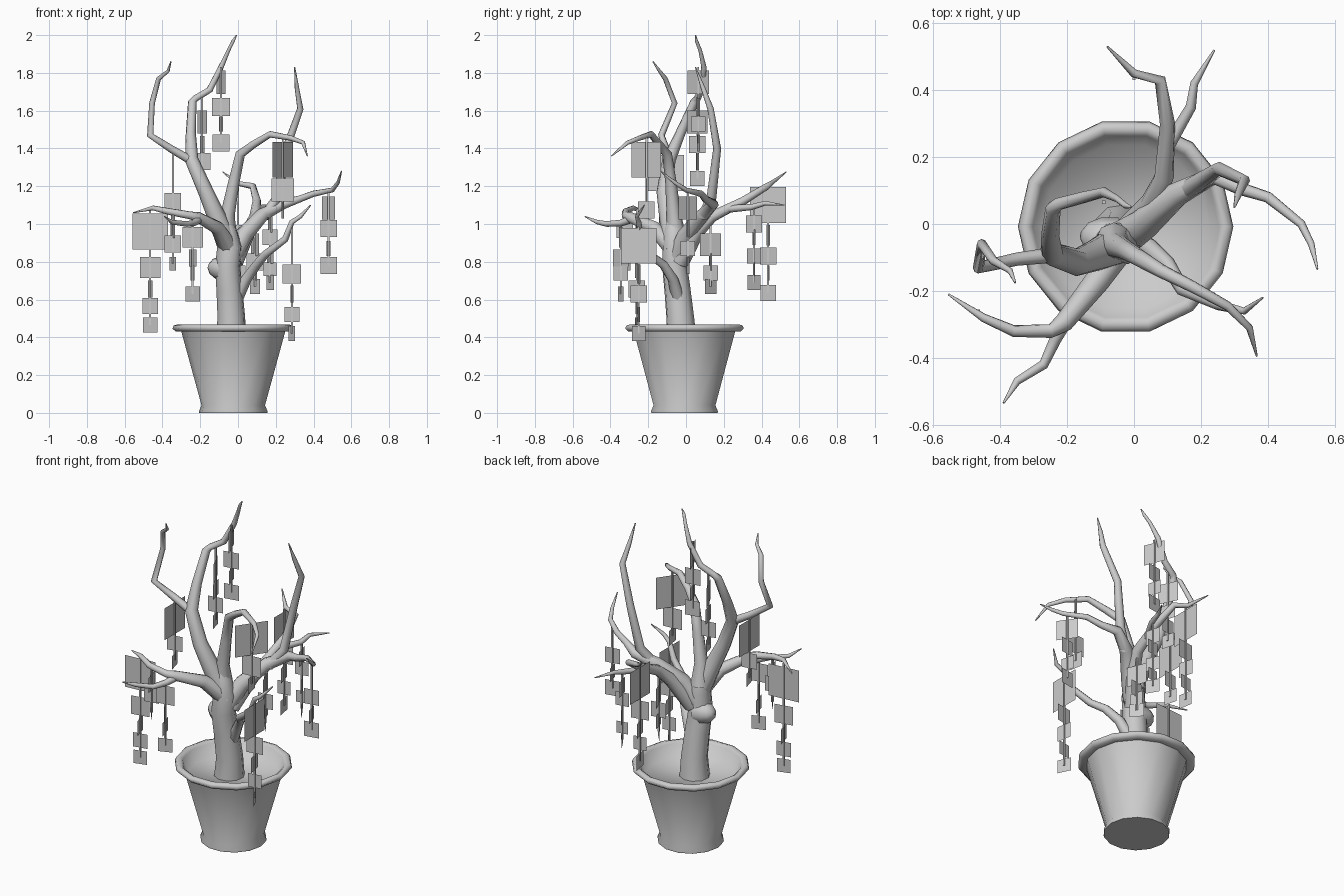
import bpy, bmesh, math
from mathutils import Vector


def make_object(name, bm, smooth=None):
    bmesh.ops.recalc_face_normals(bm, faces=bm.faces)
    me = bpy.data.meshes.new(name)
    bm.to_mesh(me)
    bm.free()
    ob = bpy.data.objects.new(name, me)
    bpy.context.collection.objects.link(ob)
    if smooth:
        bpy.ops.object.select_all(action='DESELECT')
        ob.select_set(True)
        bpy.context.view_layer.objects.active = ob
        bpy.ops.object.shade_smooth_by_angle(angle=math.radians(smooth))
    return ob


def skin_rings(bm, rings):
    for a, b in zip(rings, rings[1:]):
        for i in range(len(a)):
            j = (i + 1) % len(a)
            bm.faces.new((a[i], a[j], b[j], b[i]))
    bm.faces.new(rings[0])
    bm.faces.new(rings[-1])


def lathe(name, profile, centre, sides, smooth):
    bm = bmesh.new()
    turns = [2 * math.pi * i / sides for i in range(sides)]
    skin_rings(bm, [[bm.verts.new((centre[0] + r * math.cos(t), centre[1] + r * math.sin(t), z))
                     for t in turns] for r, z in profile])
    return make_object(name, bm, smooth)


def limb(name, points, sides=8):
    """Tapering tube through points given as (x, y, z, radius)."""
    bm = bmesh.new()
    ps = [Vector(p[:3]) for p in points]
    rings, side = [], None
    for k, p in enumerate(ps):
        t = (ps[min(k + 1, len(ps) - 1)] - ps[max(k - 1, 0)]).normalized()
        if side is None:
            side = t.orthogonal()
        side = (side - t * side.dot(t)).normalized()
        up = t.cross(side)
        rings.append([bm.verts.new(p + points[k][3] * (
            side * math.cos(2 * math.pi * i / sides) + up * math.sin(2 * math.pi * i / sides)))
            for i in range(sides)])
    skin_rings(bm, rings)
    return make_object(name, bm, 60)


# Pot with rolled rim and sunken soil
lathe("pot", [(0.18, 0), (0.182, 0.008), (0.168, 0.04), (0.275, 0.43), (0.305, 0.43),
              (0.322, 0.447), (0.315, 0.463), (0.295, 0.468), (0.278, 0.455), (0.25, 0.385)],
      (-0.025, -0.008), 14, 75)

# Trunk and knot
limb("trunk", [(-0.04, -0.025, 0.37, 0.085), (-0.035, -0.03, 0.5, 0.074), (-0.045, -0.045, 0.65, 0.07),
               (-0.055, -0.06, 0.78, 0.067), (-0.045, -0.06, 0.88, 0.066), (-0.06, -0.065, 0.97, 0.052),
               (-0.065, -0.07, 1.05, 0.022)], 10)
limb("knot", [(-0.06, -0.05, 0.76, 0.07), (-0.11, -0.04, 0.77, 0.06),
              (-0.142, -0.035, 0.775, 0.04), (-0.156, -0.033, 0.78, 0.015)])

# Main limbs, side branches and twigs
limb("left_limb", [(-0.04, -0.06, 0.86, 0.062), (-0.105, -0.09, 1.02, 0.05), (-0.17, -0.115, 1.17, 0.041),
                   (-0.245, -0.09, 1.34, 0.036), (-0.25, -0.03, 1.48, 0.027), (-0.242, 0.045, 1.645, 0.023),
                   (-0.225, 0.06, 1.665, 0.019), (-0.15, 0.08, 1.71, 0.018), (-0.09, 0.095, 1.83, 0.015),
                   (-0.05, 0.075, 1.92, 0.01), (-0.025, 0.055, 1.97, 0.009), (-0.008, 0.05, 2.0, 0.003)])
limb("left_branch", [(-0.22, -0.09, 1.32, 0.024), (-0.35, -0.105, 1.395, 0.02), (-0.465, -0.13, 1.47, 0.018),
                     (-0.455, -0.06, 1.64, 0.015), (-0.42, -0.11, 1.77, 0.013),
                     (-0.37, -0.14, 1.81, 0.009), (-0.355, -0.175, 1.86, 0.003)])
limb("centre_limb", [(-0.06, -0.05, 0.92, 0.055), (-0.055, -0.065, 1.05, 0.038), (-0.022, -0.08, 1.22, 0.03),
                     (0.012, -0.1, 1.37, 0.026), (0.08, -0.14, 1.42, 0.021), (0.17, -0.185, 1.475, 0.018),
                     (0.28, -0.245, 1.455, 0.014), (0.345, -0.31, 1.43, 0.011), (0.367, -0.395, 1.36, 0.003)])
limb("right_limb", [(-0.03, -0.04, 0.83, 0.055), (0.03, 0.0, 0.94, 0.047), (0.13, 0.09, 1.05, 0.037),
                    (0.24, 0.145, 1.105, 0.028), (0.32, 0.105, 1.13, 0.02), (0.4, 0.08, 1.16, 0.017),
                    (0.5, 0.0, 1.18, 0.013), (0.53, -0.06, 1.22, 0.01), (0.548, -0.135, 1.28, 0.003)])
limb("right_upper_branch", [(0.14, 0.09, 1.04, 0.03), (0.21, 0.135, 1.14, 0.026), (0.255, 0.165, 1.4, 0.021),
                            (0.33, 0.13, 1.61, 0.017), (0.312, 0.09, 1.72, 0.012), (0.3, 0.05, 1.83, 0.003)])
limb("low_front_limb", [(-0.01, -0.04, 0.6, 0.035), (0.045, -0.07, 0.71, 0.028), (0.1, -0.12, 0.785, 0.024),
                        (0.145, -0.195, 0.84, 0.021), (0.25, -0.24, 0.92, 0.018), (0.285, -0.25, 1.01, 0.014),
                        (0.33, -0.26, 1.04, 0.011), (0.385, -0.22, 1.1, 0.003)])
limb("front_left_limb", [(-0.04, -0.06, 0.86, 0.05), (-0.11, -0.17, 0.98, 0.038), (-0.21, -0.295, 1.035, 0.029),
                         (-0.25, -0.32, 1.045, 0.021), (-0.36, -0.32, 1.065, 0.018),
                         (-0.45, -0.28, 1.085, 0.013), (-0.555, -0.21, 1.06, 0.003)])
limb("front_left_branch", [(-0.2, -0.28, 1.03, 0.023), (-0.235, -0.345, 1.005, 0.018), (-0.27, -0.42, 1.0, 0.015),
                           (-0.35, -0.47, 1.01, 0.012), (-0.39, -0.535, 1.04, 0.003)])
limb("back_limb", [(-0.02, -0.03, 0.8, 0.048), (0.055, 0.06, 0.96, 0.038), (0.09, 0.14, 1.04, 0.03),
                   (0.1, 0.3, 1.12, 0.023), (0.078, 0.43, 1.2, 0.018), (0.0, 0.45, 1.215, 0.013),
                   (-0.08, 0.53, 1.275, 0.003)])
limb("back_branch", [(0.1, 0.23, 1.08, 0.02), (0.17, 0.35, 1.09, 0.016), (0.18, 0.42, 1.11, 0.012),
                     (0.24, 0.52, 1.1, 0.003)])


# Hanging chains: square tags (height, size, turn) strung one below the other
def chain(name, x, y, top, tags):
    bm = bmesh.new()
    for z, size, yaw in tags:
        h = size / 2
        a = math.radians(yaw)
        dx, dy = h * math.cos(a), h * math.sin(a)
        bm.faces.new([bm.verts.new(v) for v in (
            (x - dx, y - dy, z - h), (x + dx, y + dy, z - h),
            (x + dx, y + dy, z + h), (x - dx, y - dy, z + h))])
    make_object(name + "_tags", bm)
    limb(name + "_string", [(x, y, top, 0.007), (x, y, tags[-1][0], 0.007)], 4)


chain("left_chain", -0.465, -0.26, 1.08,
      [(0.96, 0.19, 5), (0.77, 0.11, 10), (0.655, 0.09, 105), (0.565, 0.085, 10), (0.465, 0.08, 15)])
chain("low_front_chain", 0.285, -0.25, 1.0,
      [(0.885, 0.19, 90), (0.735, 0.1, 10), (0.63, 0.09, 100), (0.52, 0.08, 10), (0.42, 0.08, 115)])
chain("front_left_chain", -0.345, -0.325, 1.06,
      [(0.97, 0.09, 105), (0.895, 0.09, 10), (0.79, 0.07, 120)])
chain("front_inner_chain", -0.24, -0.345, 1.0,
      [(0.93, 0.11, 10), (0.82, 0.09, 115), (0.74, 0.08, 105), (0.63, 0.08, 20)])
chain("crown_chain", -0.09, 0.065, 1.83,
      [(1.75, 0.125, 112), (1.62, 0.095, 10), (1.53, 0.08, 105), (1.43, 0.09, 10)])
chain("crown_inner_chain", -0.19, 0.06, 1.67,
      [(1.54, 0.12, 115), (1.42, 0.09, 105), (1.33, 0.09, 10), (1.24, 0.08, 105)])
chain("left_upper_chain", -0.345, -0.105, 1.39,
      [(1.27, 0.19, 90), (1.12, 0.09, 10), (1.02, 0.08, 105)])
chain("centre_chain", 0.237, -0.21, 1.46,
      [(1.34, 0.19, 55), (1.18, 0.12, 5), (1.075, 0.09, 100)])
chain("right_chain", 0.48, 0.01, 1.17,
      [(1.085, 0.12, 125), (0.975, 0.09, 10), (0.87, 0.08, 105), (0.78, 0.09, 10)])
chain("back_right_chain", 0.17, 0.36, 1.09,
      [(1.0, 0.09, 105), (0.93, 0.08, 10), (0.83, 0.08, 115), (0.76, 0.07, 10), (0.69, 0.08, 120)])
chain("back_chain", 0.0, 0.435, 1.21,
      [(1.1, 0.19, 90), (0.94, 0.11, 10), (0.83, 0.09, 105), (0.74, 0.08, 10), (0.635, 0.085, 100)])
chain("back_inner_chain", 0.09, 0.13, 1.03,
      [(0.89, 0.12, 112), (0.8, 0.09, 10), (0.74, 0.08, 105), (0.67, 0.08, 130)])
